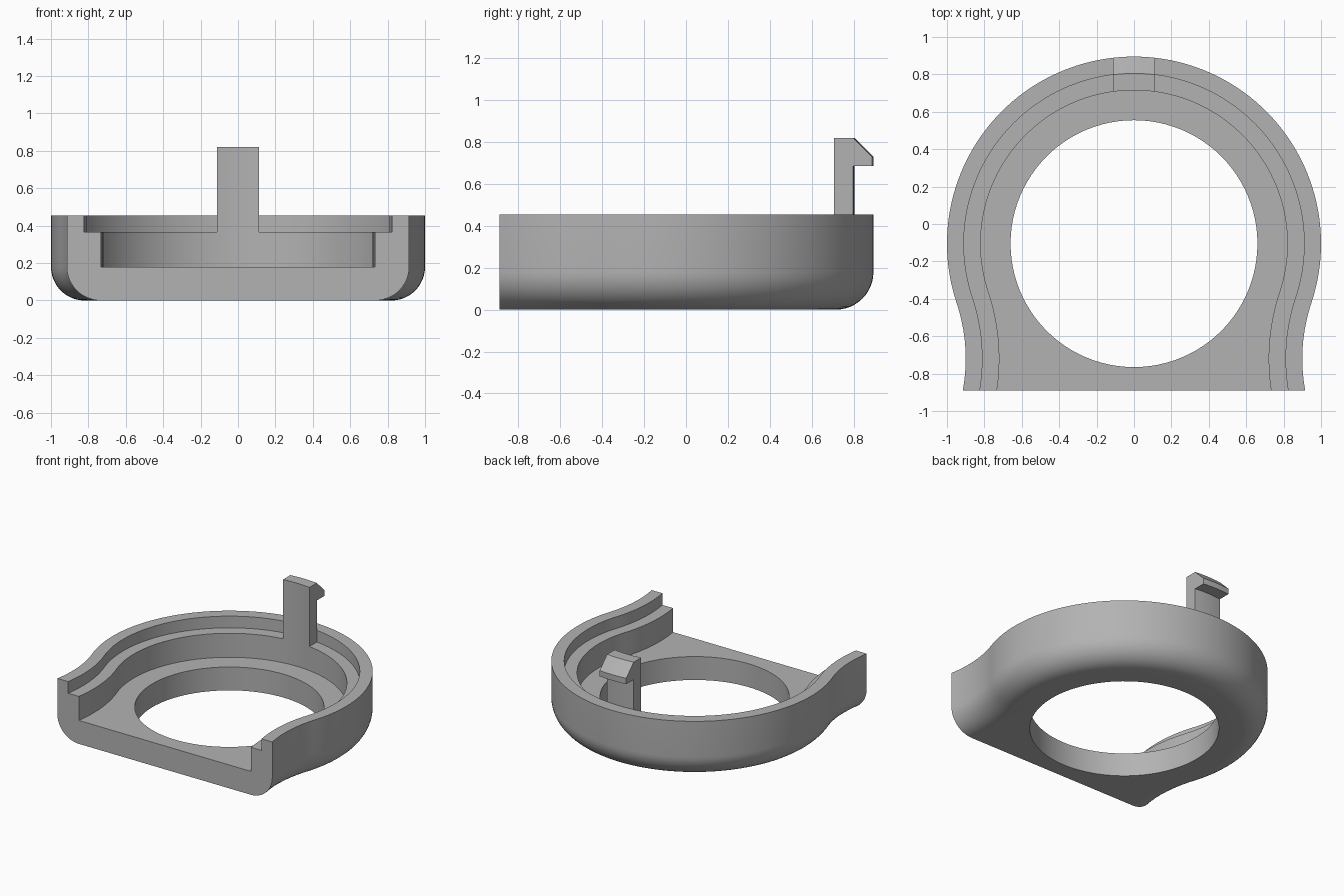
import bpy, bmesh
from math import sin, cos, pi, asin, atan2, hypot, sqrt, radians

if "Cube" in bpy.data.objects:
    bpy.data.objects.remove(bpy.data.objects["Cube"], do_unlink=True)

CY, R = -0.105, 1.0             # main ring centre and outer radius
NECK_X, NECK_Y = 1.84, -0.72    # centre of the concave neck curve
NECK_R = hypot(NECK_X, NECK_Y - CY) - R
FRONT = -0.89
HOLE = 0.66
FLOOR, LEDGE, RIM = 0.18, 0.365, 0.455
STEP = 0.09                     # rim and ledge width
FILLET = 2 * STEP

grey = bpy.data.materials.new("grey plastic")
grey.use_nodes = True
colour = (0.45, 0.45, 0.45, 1)
grey.diffuse_color = colour
grey.node_tree.nodes["Principled BSDF"].inputs["Base Color"].default_value = colour


def finish(name, bm):
    bmesh.ops.recalc_face_normals(bm, faces=bm.faces)
    mesh = bpy.data.meshes.new(name)
    bm.to_mesh(mesh)
    bm.free()
    obj = bpy.data.objects.new(name, mesh)
    bpy.context.collection.objects.link(obj)
    mesh.materials.append(grey)
    bpy.ops.object.select_all(action="DESELECT")
    obj.select_set(True)
    bpy.context.view_layer.objects.active = obj
    bpy.ops.object.shade_smooth_by_angle(angle=radians(30))


def outline(inset, neck_steps=14, arc_steps=96):
    """Open outline from right front, round the back, to left front."""
    join = atan2(NECK_Y - CY, NECK_X)
    r = NECK_R + inset
    end = asin((FRONT - NECK_Y) / r)
    neck = []
    for i in range(neck_steps):
        a = end + (-join - end) * i / neck_steps
        neck.append((NECK_X - r * cos(a), NECK_Y + r * sin(a)))
    arc = []
    for i in range(arc_steps + 1):
        a = join + (pi - 2 * join) * i / arc_steps
        arc.append(((R - inset) * cos(a), CY + (R - inset) * sin(a)))
    return neck + arc + [(-x, y) for x, y in reversed(neck)]


# Housing: wall section swept along the outline
section = []
for i in range(13):
    a = pi / 2 * i / 12
    section.append((FILLET * (1 - sin(a)), FILLET * (1 - cos(a))))
section += [(0, RIM), (STEP, RIM), (STEP, LEDGE), (FILLET, LEDGE), (FILLET, FLOOR)]

bm = bmesh.new()
rails = [[bm.verts.new((x, y, z)) for x, y in outline(inset)] for inset, z in section]
for a, b in zip(rails, rails[1:]):
    for i in range(len(a) - 1):
        bm.faces.new((a[i], a[i + 1], b[i + 1], b[i]))

# Front end face
bm.faces.new([rail[0] for rail in rails] + [rail[-1] for rail in reversed(rails)])

# Floor and underside around the round opening
rings = []
for rail, z in ((rails[0], 0), (rails[-1], FLOOR)):
    ring = [bm.verts.new((HOLE * cos(2 * pi * i / 96), CY + HOLE * sin(2 * pi * i / 96), z))
            for i in range(96)]
    rings.append(ring)
    edges = []
    for loop in (rail, ring):
        for p, q in zip(loop, loop[1:] + loop[:1]):
            edges.append(bm.edges.get((p, q)) or bm.edges.new((p, q)))
    bmesh.ops.triangle_fill(bm, edges=edges, use_beauty=True, use_dissolve=False)
low, high = rings
for i in range(96):
    j = (i + 1) % 96
    bm.faces.new((low[i], low[j], high[j], high[i]))
finish("housing", bm)

# Snap clip: hooked profile following the ring's curve, with straight sides
HALF, TOP = 0.113, 0.82
hook = [(R - FILLET, LEDGE), (R - STEP, LEDGE), (R - STEP, 0.685),
        (R, 0.685), (R, 0.73), (R - STEP, TOP), (R - FILLET, TOP)]
bm = bmesh.new()
slices = []
for i in range(9):
    x = HALF * (i / 4 - 1)
    slices.append([bm.verts.new((x, CY + sqrt(r * r - x * x), z)) for r, z in hook])
for a, b in zip(slices, slices[1:]):
    for i in range(len(hook)):
        j = (i + 1) % len(hook)
        bm.faces.new((a[i], a[j], b[j], b[i]))
bm.faces.new(slices[0])
bm.faces.new(slices[-1])
finish("snap_clip", bm)
